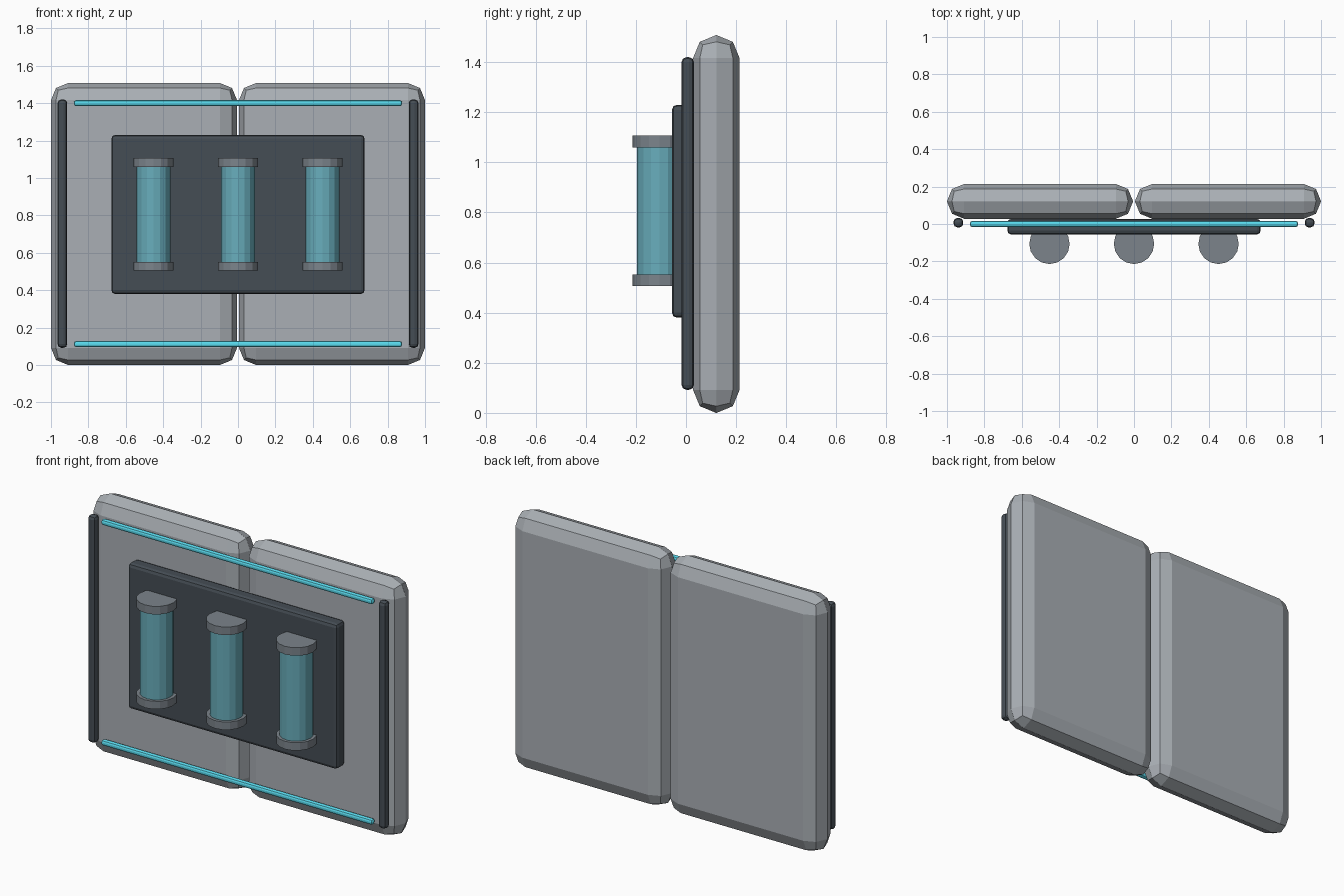
import bpy
from math import pi

if "Cube" in bpy.data.objects:
    bpy.data.objects.remove(bpy.data.objects["Cube"])


def material(name, rgb):
    m = bpy.data.materials.new(name)
    m.diffuse_color = (*rgb, 1)
    m.use_nodes = True
    m.node_tree.nodes["Principled BSDF"].inputs["Base Color"].default_value = m.diffuse_color
    return m


STEEL = material("steel", (0.40, 0.43, 0.46))
DARK = material("dark_metal", (0.06, 0.075, 0.09))
CAP = material("cap_metal", (0.20, 0.23, 0.26))
GLASS = material("teal_glass", (0.14, 0.42, 0.50))
GLOW = material("cyan_glow", (0.10, 0.70, 0.85))


def box(name, lo, hi, bevel, mat, segments=2):
    """Bevelled box between two opposite corners."""
    bpy.ops.mesh.primitive_cube_add(
        size=1, location=[(a + b) / 2 for a, b in zip(lo, hi)])
    ob = bpy.context.object
    ob.name = name
    ob.scale = [b - a for a, b in zip(lo, hi)]
    bpy.ops.object.transform_apply(location=False, rotation=False, scale=True)
    mod = ob.modifiers.new("bevel", 'BEVEL')
    mod.width, mod.segments = bevel, segments
    ob.data.materials.append(mat)
    return ob


def cylinder(name, x, y, z0, z1, r, mat):
    bpy.ops.mesh.primitive_cylinder_add(
        vertices=16, radius=r, depth=z1 - z0, location=(x, y, (z0 + z1) / 2))
    ob = bpy.context.object
    ob.name = name
    ob.data.materials.append(mat)
    return ob


# Two door panels and the upright rails on their outer edges
for side, s in (("left", -1), ("right", 1)):
    xs = sorted((s * 0.005, s * 1.0))
    box(f"{side}_panel", (xs[0], 0.028, 0), (xs[1], 0.214, 1.508), 0.092, STEEL)
    xs = sorted((s * 0.913, s * 0.965))
    box(f"{side}_rail", (xs[0], -0.018, 0.092), (xs[1], 0.032, 1.42), 0.02, DARK)

# Glowing strips across top and bottom
for name, z in (("top", 1.40), ("bottom", 0.112)):
    box(f"{name}_light_strip", (-0.877, -0.016, z - 0.016),
        (0.877, 0.016, z + 0.016), 0.012, GLOW)

# Central backing plate
box("centre_plate", (-0.677, -0.056, 0.38), (0.677, 0.027, 1.23), 0.02, DARK)

# Three capped glass canisters
for i in range(3):
    x = (i - 1) * 0.452
    cylinder(f"canister_{i + 1}", x, -0.106, 0.53, 1.08, 0.09, GLASS)
    cylinder(f"canister_bottom_cap_{i + 1}", x, -0.106, 0.506, 0.552, 0.108, CAP)
    cylinder(f"canister_top_cap_{i + 1}", x, -0.106, 1.06, 1.107, 0.108, CAP)
